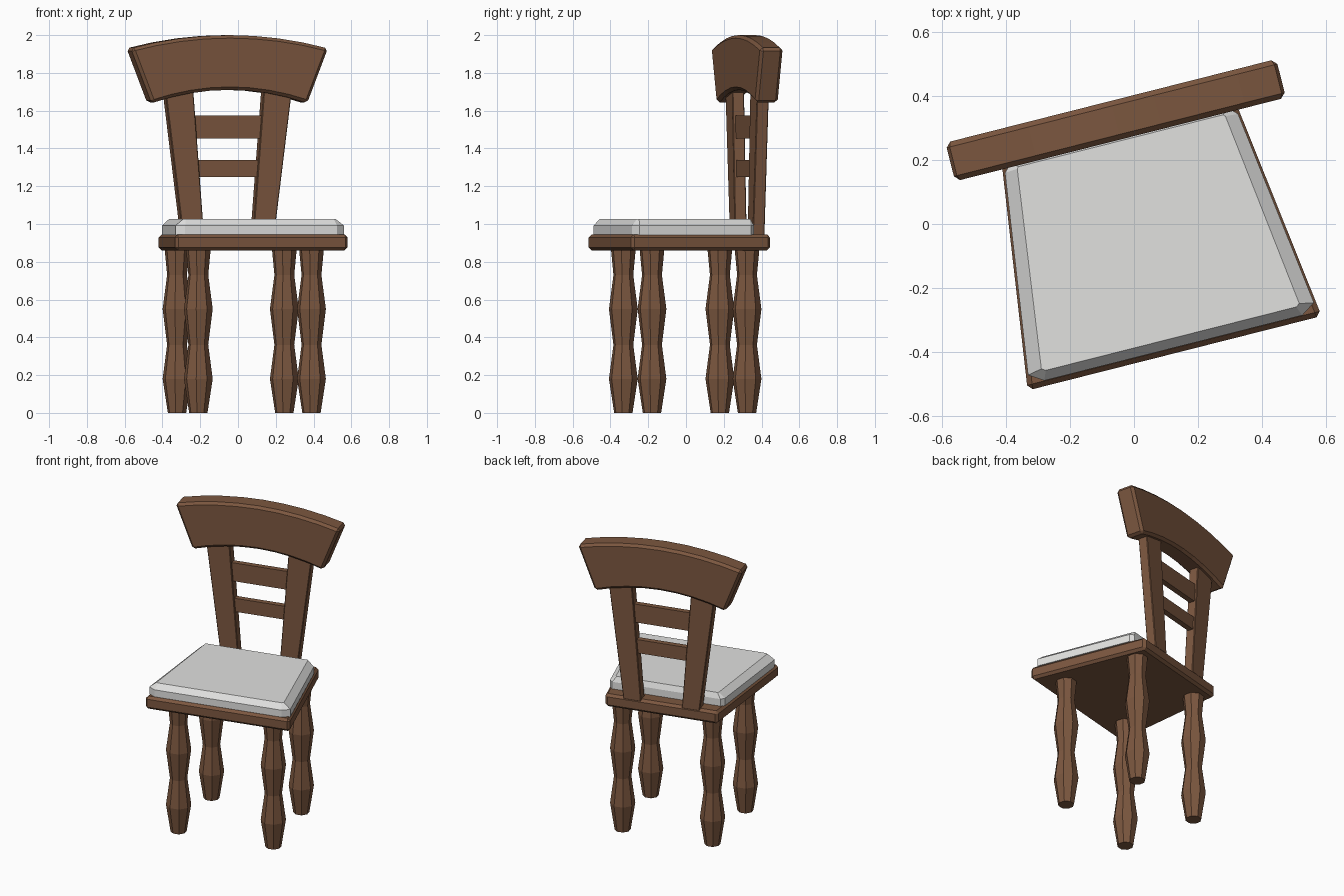
import bpy, bmesh, math
from mathutils import Matrix

if "Cube" in bpy.data.objects:
    bpy.data.objects.remove(bpy.data.objects["Cube"])

# whole chair is turned about z; local u runs sideways, local v runs backwards
TURN = Matrix.Rotation(math.radians(14.2), 4, 'Z')
CU = 0.024  # sideways centre line


def material(name, col):
    m = bpy.data.materials.new(name)
    m.diffuse_color = (*col, 1)
    m.use_nodes = True
    m.node_tree.nodes["Principled BSDF"].inputs["Base Color"].default_value = m.diffuse_color
    return m


wood = material("brown wood", (0.20, 0.095, 0.05))
cloth = material("light grey cushion", (0.75, 0.75, 0.74))


def finish(name, bm, mat, bevel=0):
    bmesh.ops.recalc_face_normals(bm, faces=bm.faces)
    me = bpy.data.meshes.new(name)
    bm.to_mesh(me)
    bm.free()
    me.materials.append(mat)
    ob = bpy.data.objects.new(name, me)
    bpy.context.collection.objects.link(ob)
    ob.matrix_world = TURN @ Matrix.Translation((CU, 0, 0))
    if bevel:
        b = ob.modifiers.new("edge chamfer", 'BEVEL')
        b.width, b.segments = bevel, 1
        b.limit_method, b.angle_limit = 'ANGLE', math.radians(40)
    return ob


def loft(name, rings, mat, bevel=0):
    """Skin a stack of equal-length closed rings and cap both ends."""
    bm = bmesh.new()
    vs = [[bm.verts.new(p) for p in r] for r in rings]
    n = len(vs[0])
    for a, b in zip(vs, vs[1:]):
        for i in range(n):
            j = (i + 1) % n
            bm.faces.new((a[i], a[j], b[j], b[i]))
    bm.faces.new(vs[0][::-1])
    bm.faces.new(vs[-1])
    return finish(name, bm, mat, bevel)


def slab(name, pts, v0, v1, bevel=0):
    """Extrude a (u, z) outline from depth v0 to v1."""
    return loft(name, [[(u, v, z) for u, z in pts] for v in (v0, v1)], wood, bevel)


# seat board, wider at the front
board = [(-0.473, -0.422), (0.473, -0.422), (0.367, 0.363), (-0.367, 0.363)]
loft("seat", [[(u, v, z) for u, v in board] for z in (0.86, 0.945)], wood, 0.016)


# cushion with cut corners and a sloped rim
def cushion_ring(front, back, v0, v1, c, z):
    half = [(front - c, v0), (front, v0 + 0.65 * c), (back, v1 - 0.5 * c), (back - 0.5 * c, v1)]
    return [(u, v, z) for u, v in half] + [(-u, v, z) for u, v in reversed(half)]


loft("cushion", [
    cushion_ring(0.46, 0.375, -0.405, 0.276, 0.045, 0.943),
    cushion_ring(0.46, 0.375, -0.405, 0.276, 0.045, 0.992),
    cushion_ring(0.415, 0.335, -0.375, 0.262, 0.012, 1.027)], cloth)

# turned legs
PROFILE = [(0, 0.049), (0.18, 0.077), (0.36, 0.053), (0.55, 0.077), (0.73, 0.053), (0.865, 0.066)]
for label, hu, v in (("front", 0.309, -0.27), ("back", 0.293, 0.253)):
    for side, s in (("left", -1), ("right", 1)):
        rings = [[(s * hu + r * math.cos(math.tau * (i + 0.5) / 8),
                   v + r * math.sin(math.tau * (i + 0.5) / 8), z) for i in range(8)]
                 for z, r in PROFILE]
        loft(f"{label}_{side}_leg", rings, wood)

# back posts, leaning outwards and widening upwards
for side, s in (("left", -1), ("right", 1)):
    slab(f"{side}_back_post",
         [(s * 0.133, 0.93), (s * 0.248, 0.93), (s * 0.345, 1.70), (s * 0.192, 1.70)],
         0.296, 0.36, 0.004)

# cross slats between the posts
for name, z0, z1 in (("lower_slat", 1.248, 1.338), ("upper_slat", 1.452, 1.575)):
    slab(name, [(-0.2, z0), (0.2, z0), (0.2, z1), (-0.2, z1)], 0.31, 0.346)

# arched top rail
N = 8
steps = [2 * i / N - 1 for i in range(N + 1)]
top = [(0.538 * t, 2.0 - 0.07 * t * t) for t in steps]
bottom = [(0.425 * t, 1.71 - 0.07 * t * t) for t in reversed(steps)]
slab("top_rail", top + bottom, 0.266, 0.39, 0.016)
